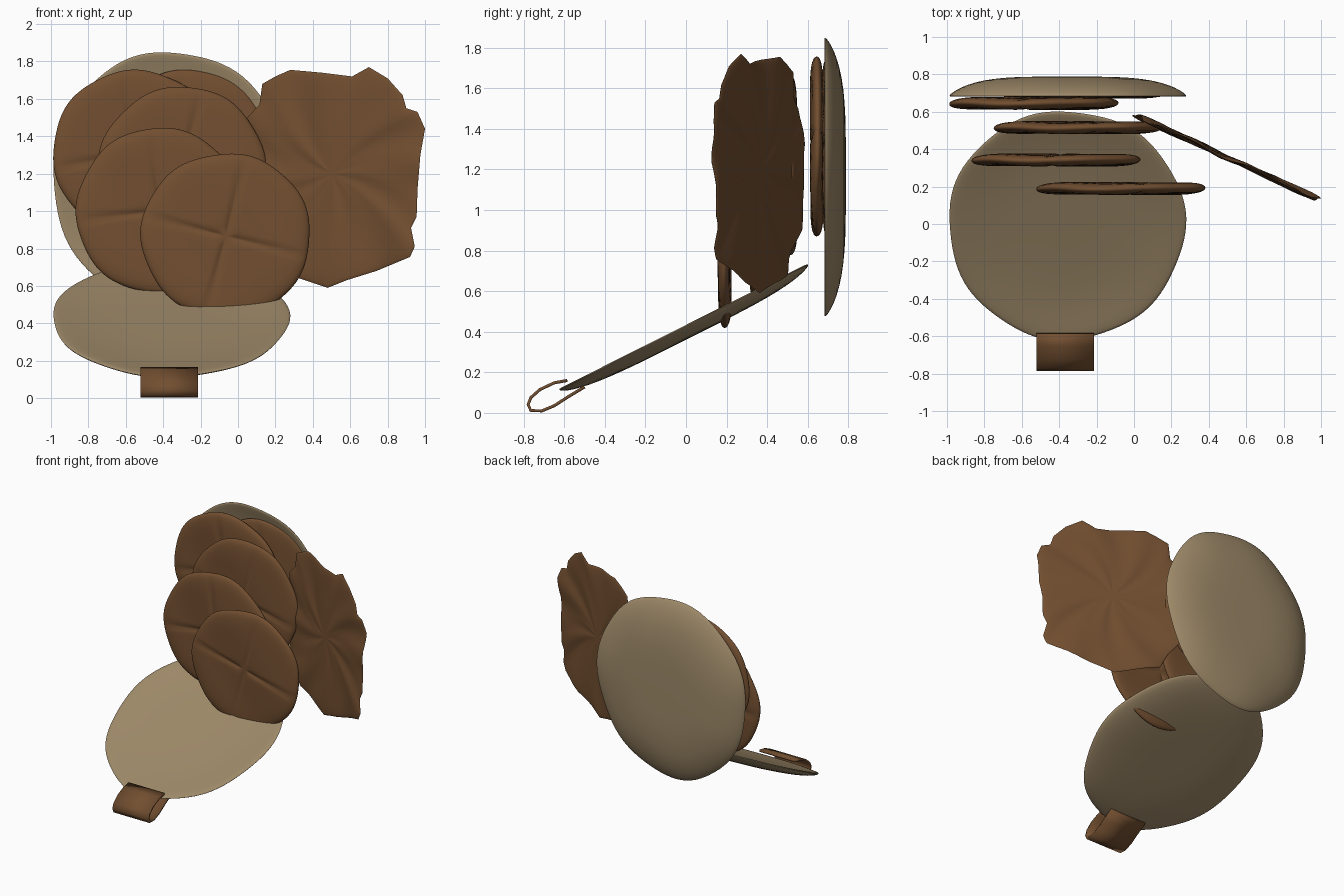
import bpy, bmesh, math
from math import sin, cos, pi, radians

cube = bpy.data.objects.get("Cube")
if cube:
    bpy.data.objects.remove(cube)


def material(name, rgb):
    m = bpy.data.materials.new(name)
    m.use_nodes = True
    m.diffuse_color = (*rgb, 1)
    bsdf = next(n for n in m.node_tree.nodes if n.type == 'BSDF_PRINCIPLED')
    bsdf.inputs["Base Color"].default_value = (*rgb, 1)
    bsdf.inputs["Roughness"].default_value = 0.8
    return m


BROWN = material("baked brown", (0.17, 0.078, 0.03))
BEIGE = material("pale beige", (0.34, 0.25, 0.14))


def finish(bm, name, mat, angle):
    bmesh.ops.recalc_face_normals(bm, faces=bm.faces)
    mesh = bpy.data.meshes.new(name)
    bm.to_mesh(mesh)
    bm.free()
    mesh.materials.append(mat)
    ob = bpy.data.objects.new(name, mesh)
    bpy.context.collection.objects.link(ob)
    bpy.ops.object.select_all(action='DESELECT')
    ob.select_set(True)
    bpy.context.view_layer.objects.active = ob
    bpy.ops.object.shade_smooth_by_angle(angle=radians(angle))
    return ob


def slab(name, outline, middle, half, mat, loc, tilt, groove=None, rings=14):
    """Closed flat body: concentric rings over the front, round the rim, over the back."""
    bm = bmesh.new()
    steps = [sin(k / rings * pi / 2) for k in range(1, rings + 1)]
    path = [(t, 1) for t in steps] + [(t, -1) for t in reversed(steps[:-1])]

    def vert(u, v, t, side):
        w = middle(u, v, t) + side * half * math.sqrt(max(0, 1 - t ** 10))
        if groove:
            w -= side * groove(u, v) * (1 - t ** 10)
        return bm.verts.new((u, v, w))

    loops = [[vert(u * t, v * t, t, s) for u, v in outline] for t, s in path]
    n = len(outline)
    for a, b in zip(loops, loops[1:]):
        for i in range(n):
            j = (i + 1) % n
            bm.faces.new((a[i], a[j], b[j], b[i]))
    for loop, side in ((loops[0], 1), (loops[-1], -1)):
        hub = vert(0, 0, 0, side)
        for i in range(n):
            bm.faces.new((hub, loop[i], loop[(i + 1) % n]))
    ob = finish(bm, name, mat, 50)
    ob.location = loc
    ob.rotation_euler = (radians(tilt), 0, 0)
    return ob


def wobbly(ru, rv, seed, n=96):
    """Hand-cut oval outline."""
    pts = []
    for i in range(n):
        a = 2 * pi * i / n
        k = 1 + 0.008 * sin(3 * a + seed) + 0.009 * sin(7 * a + 2 * seed)
        pts.append((ru * k * cos(a), rv * k * sin(a)))
    return pts


# Pale dishes: one upright at the back, one lying tilted below
def dish(name, depth, loc, tilt, seed):
    slab(name, wobbly(0.632, 0.685, seed), lambda u, v, t: -depth * (1 - t ** 4),
         0.02, BEIGE, loc, tilt)


dish("back_dish", 0.083, (-0.36, 0.685, 1.17), 90, 0.5)
dish("lower_dish", 0.04, (-0.36, -0.005, 0.425), 26.7, 0.5)


# Brown round slices with a cross scored on them
def slice_disc(name, x, y, z, turn, half=0.031):
    c, s = cos(radians(turn)), sin(radians(turn))

    def cross(u, v):
        p, q = u * c + v * s, v * c - u * s
        return 0.011 * math.exp(-(min(abs(p), abs(q)) / 0.016) ** 2)

    slab(name, wobbly(0.452, 0.443, x * 9), lambda u, v, t: 0.004 * sin(9 * u + 7 * v),
         half, BROWN, (x, y, z), 90, cross)


slice_disc("slice_inner", -0.27, 0.70, 1.31, 5, 0.026)
slice_disc("slice_back", -0.54, 0.645, 1.31, 10)
slice_disc("slice_upper", -0.30, 0.515, 1.22, -14)
slice_disc("slice_middle", -0.415, 0.342, 1.0, 6)
slice_disc("slice_front", -0.065, 0.19, 0.867, -14)

# Ragged crinkled sheet standing at an angle on the left
EDGE = [(1, 1.44), (0.96, 1.53), (0.9, 1.55), (0.88, 1.62), (0.8, 1.71), (0.7, 1.77),
        (0.61, 1.72), (0.45, 1.74), (0.28, 1.755), (0.2, 1.72), (0.13, 1.68),
        (0.115, 1.57), (0.05, 1.5), (0.04, 1.38), (-0.01, 1.22), (0.02, 1.05),
        (0.05, 0.9), (0.12, 0.8), (0.18, 0.68), (0.33, 0.64), (0.48, 0.59),
        (0.58, 0.63), (0.74, 0.68), (0.92, 0.755), (0.945, 0.81), (0.925, 0.91),
        (0.955, 0.97), (0.96, 1.12), (0.975, 1.3)]
CX, CZ = 0.5, 1.2
sheet_outline = []
for (x0, z0), (x1, z1) in zip(EDGE, EDGE[1:] + EDGE[:1]):
    for f in (0, 1 / 3, 2 / 3):
        sheet_outline.append((x0 + (x1 - x0) * f - CX, z0 + (z1 - z0) * f - CZ))


def crinkle(u, v, t):
    a = math.atan2(v, u)
    return 0.46 * u + 0.009 * t * sin(8 * a + 1) + 0.005 * t * sin(13 * a + 6 * t)


slab("ragged_sheet", sheet_outline, crinkle, 0.012, BROWN, (CX, 0.355, CZ), 90)

# Folded strip gripping the front rim of the lower dish
STRIP = [(-0.585, 0.16), (-0.65, 0.148), (-0.72, 0.115), (-0.765, 0.075), (-0.778, 0.04),
         (-0.765, 0.012), (-0.71, 0.01), (-0.65, 0.035), (-0.58, 0.08), (-0.5, 0.128)]
bm = bmesh.new()
rows = [[bm.verts.new((x, y, z)) for x in (-0.52, -0.215)] for y, z in STRIP]
for a, b in zip(rows, rows[1:]):
    bm.faces.new((a[0], a[1], b[1], b[0]))
strip = finish(bm, "folded_strip", BROWN, 50)
thick = strip.modifiers.new("thickness", 'SOLIDIFY')
thick.thickness = 0.015
thick.offset = 0
